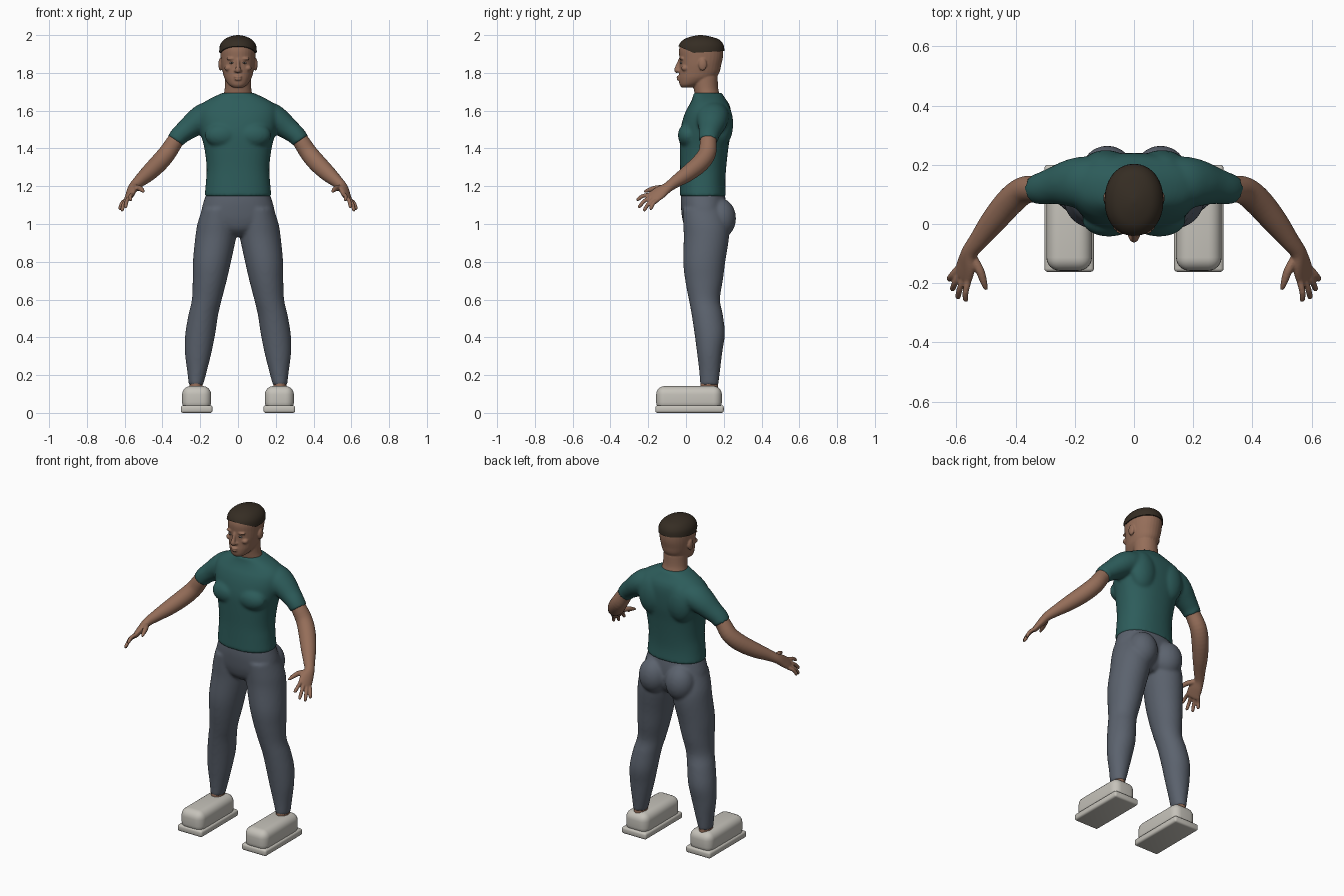
import bpy, bmesh, math
from mathutils import Vector, Matrix

if "Cube" in bpy.data.objects:
    bpy.data.objects.remove(bpy.data.objects["Cube"])


def material(name, rgb):
    m = bpy.data.materials.new(name)
    m.diffuse_color = (*rgb, 1)
    m.use_nodes = True
    m.node_tree.nodes["Principled BSDF"].inputs["Base Color"].default_value = m.diffuse_color
    return m


SKIN = material("warm brown skin", (0.30, 0.155, 0.10))
HAIR = material("dark brown hair", (0.036, 0.026, 0.017))
TEAL = material("teal cloth", (0.026, 0.108, 0.104))
SLATE = material("slate cloth", (0.105, 0.123, 0.155))
PALE = material("pale shoe", (0.56, 0.54, 0.49))
EYE = material("eye grey", (0.30, 0.27, 0.25))


def smooth_path(pts, steps=4):
    """Catmull-Rom interpolation of stations."""
    out = []
    for i in range(len(pts) - 1):
        a, b = pts[max(i - 1, 0)], pts[i]
        c, d = pts[i + 1], pts[min(i + 2, len(pts) - 1)]
        for k in range(steps):
            t = k / steps
            out.append([0.5 * (2 * q + (r - p) * t + (2 * p - 5 * q + 4 * r - s) * t * t
                               + (3 * q - p - 3 * r + s) * t ** 3)
                        for p, q, r, s in zip(a, b, c, d)])
    return out + [list(pts[-1])]


def tube(bm, pts, hint=None, power=2.0, n=32):
    """Loft of rings (x, y, z, ru, rv); level rings unless a hint for the u axis is given."""
    pts = smooth_path(pts)
    rings = []
    for i, (x, y, z, ru, rv) in enumerate(pts):
        u, v = Vector((1, 0, 0)), Vector((0, 1, 0))
        if hint:
            t = (Vector(pts[min(i + 1, len(pts) - 1)][:3]) - Vector(pts[max(i - 1, 0)][:3])).normalized()
            u = Vector(hint)
            u = (u - u.dot(t) * t).normalized()
            v = t.cross(u)
        ring = []
        for k in range(n):
            c, s = math.cos(2 * math.pi * k / n), math.sin(2 * math.pi * k / n)
            c = math.copysign(abs(c) ** (2 / power), c)
            s = math.copysign(abs(s) ** (2 / power), s)
            ring.append(bm.verts.new(Vector((x, y, z)) + u * c * ru + v * s * rv))
        rings.append(ring)
    for a, b in zip(rings, rings[1:]):
        for k in range(n):
            bm.faces.new((a[k], a[(k + 1) % n], b[(k + 1) % n], b[k]))
    bm.faces.new(rings[0][::-1])
    bm.faces.new(rings[-1])


def span(z, outer, inner, front, back):
    """Station from its extents."""
    return ((outer + inner) / 2, (front + back) / 2, z, (outer - inner) / 2, (back - front) / 2)


def ball(bm, loc, radii):
    bmesh.ops.create_uvsphere(bm, u_segments=24, v_segments=16, radius=1,
                              matrix=Matrix.Translation(loc) @ Matrix.Diagonal((*radii, 1)))


def box(bm, lo, hi, bevel, segments):
    lo, hi = Vector(lo), Vector(hi)
    bmesh.ops.create_cube(bm, size=1, matrix=Matrix.Translation((lo + hi) / 2) @ Matrix.Diagonal((*(hi - lo), 1)))
    bmesh.ops.bevel(bm, geom=bm.edges[:], offset=bevel, segments=segments, profile=0.5, affect='EDGES')


def finish(bm, name, mat, voxel=0, iterations=0, mirror=False):
    bmesh.ops.recalc_face_normals(bm, faces=bm.faces[:])
    me = bpy.data.meshes.new(name)
    bm.to_mesh(me)
    bm.free()
    me.materials.append(mat)
    ob = bpy.data.objects.new(name, me)
    bpy.context.collection.objects.link(ob)
    bpy.ops.object.select_all(action='DESELECT')
    ob.select_set(True)
    bpy.context.view_layer.objects.active = ob
    bpy.ops.object.shade_smooth_by_angle(angle=math.radians(40))
    if voxel:
        r = ob.modifiers.new("fuse", 'REMESH')
        r.mode = 'VOXEL'
        r.voxel_size = voxel
        r.use_smooth_shade = True
        s = ob.modifiers.new("soften", 'SMOOTH')
        s.factor = 0.5
        s.iterations = iterations
    if mirror:
        ob.modifiers.new("mirror", 'MIRROR')
    return ob


# Shirt: torso, chest, back and sleeves fused
bm = bmesh.new()
tube(bm, [span(z, w, -w, f, b) for z, w, f, b in (
    (1.145, .177, -.034, .212), (1.22, .170, -.032, .208), (1.30, .166, -.031, .213),
    (1.40, .178, -.033, .224), (1.48, .198, -.032, .236), (1.55, .212, -.018, .24),
    (1.60, .212, .0, .238), (1.635, .192, .02, .228), (1.665, .145, .034, .208),
    (1.695, .08, .04, .188))], power=2.25, n=48)
for s in (1, -1):
    ball(bm, (s * .085, .012, 1.47), (.09, .055, .065))
    ball(bm, (s * .095, .19, 1.53), (.085, .06, .12))
    tube(bm, [(s * .10, .14, 1.59, .085, .07), (s * .17, .14, 1.566, .088, .077),
              (s * .217, .138, 1.54, .08, .07), (s * .268, .13, 1.502, .064, .058),
              (s * .308, .121, 1.47, .055, .051), (s * .331, .118, 1.44, .051, .048)], hint=(0, 1, 0))
finish(bm, "shirt", TEAL, .009, 6)

# Trousers: pelvis, seat and legs fused
bm = bmesh.new()
tube(bm, [span(z, w, -w, f, b) for z, w, f, b in (
    (1.18, .160, -.024, .2), (1.13, .178, -.028, .21), (1.08, .192, -.026, .215),
    (1.02, .195, -.018, .215), (.97, .14, .0, .2), (.935, .06, .04, .17))], power=2.2, n=48)
LEG = [(1.08, .190, .015, -.018, .20), (1.0, .215, .006, -.015, .225), (.93, .226, .010, -.012, .228),
       (.80, .239, .037, -.015, .208), (.70, .240, .060, -.004, .195), (.60, .244, .086, .015, .18),
       (.52, .262, .105, .030, .195), (.42, .279, .120, .045, .206), (.32, .281, .140, .058, .192),
       (.22, .269, .165, .070, .180), (.145, .260, .185, .075, .171)]
for s in (1, -1):
    tube(bm, [span(z, s * o, s * i, f, b) for z, o, i, f, b in LEG])
    ball(bm, (s * .09, .182, 1.03), (.087, .083, .105))
finish(bm, "trousers", SLATE, .009, 5)

# Arms with hands
W = (-.55, -.69, .46)
bm = bmesh.new()
tube(bm, [(.30, .122, 1.48, .04, .04), (.335, .118, 1.435, .044, .044), (.375, .112, 1.375, .047, .047),
          (.42, .075, 1.322, .048, .048), (.475, .01, 1.268, .043, .043), (.525, -.055, 1.224, .033, .032),
          (.555, -.095, 1.195, .029, .025), (.566, -.137, 1.167, .040, .021),
          (.577, -.175, 1.14, .041, .015), (.58, -.185, 1.133, .034, .01)], hint=W)
knuckle = Vector((.577, -.172, 1.142))
for offset, tip in ((.030, (.570, -.262, 1.127)), (.009, (.597, -.253, 1.088)),
                    (-.012, (.616, -.225, 1.070)), (-.032, (.628, -.190, 1.078))):
    base, tip = knuckle + offset * Vector(W), Vector(tip)
    mid = base.lerp(tip, .5) + Vector((.004, -.003, .006))
    tube(bm, [(*base, .0115, .0115), (*mid, .0105, .0105), (*base.lerp(tip, .9), .0095, .0095),
              (*tip, .005, .005)], hint=W, n=12)
tube(bm, [(.548, -.11, 1.19, .016, .016), (.522, -.155, 1.19, .015, .015), (.508, -.195, 1.18, .012, .012),
          (.500, -.222, 1.17, .006, .006)], hint=(0, 0, 1), n=12)
finish(bm, "arm", SKIN, .0045, 2, mirror=True)

# Head: neck, skull and face fused
SKULL = [(1.722, .026, -.022, .03), (1.738, .05, -.034, .08), (1.77, .071, -.038, .15),
         (1.80, .080, -.036, .176), (1.84, .088, -.034, .186), (1.88, .092, -.035, .195),
         (1.92, .093, -.037, .197), (1.95, .086, -.028, .190), (1.975, .064, -.002, .165),
         (1.99, .030, .04, .115)]
bm = bmesh.new()
tube(bm, [span(z, w, -w, f, b) for z, w, f, b in (
    (1.63, .085, .06, .19), (1.68, .077, .048, .18), (1.72, .07, .04, .17), (1.78, .068, .03, .168))])
tube(bm, [span(z, w, -w, f, b) for z, w, f, b in SKULL], power=2.1)
tube(bm, [(0, -.03, 1.872, .009, .009), (0, -.042, 1.84, .010, .011),
          (0, -.05, 1.814, .015, .013), (0, -.042, 1.803, .010, .006)], hint=(1, 0, 0), n=16)
for z, w in ((1.779, .022), (1.766, .020)):
    ball(bm, (0, -.036, z), (w, .014, .0065))
for s in (1, -1):
    ball(bm, (s * .013, -.037, 1.811), (.009, .012, .008))
    ball(bm, (s * .035, -.022, 1.875), (.028, .013, .008))
    ball(bm, (s * .052, -.005, 1.825), (.02, .02, .016))
    ball(bm, (s * .093, .088, 1.845), (.011, .022, .033))
finish(bm, "head", SKIN, .0045, 3)

# Eyes and mouth line
bm = bmesh.new()
ball(bm, (.034, -.026, 1.853), (.012, .006, .005))
finish(bm, "eye", EYE, mirror=True)
bm = bmesh.new()
ball(bm, (.034, -.030, 1.853), (.0045, .003, .0045))
finish(bm, "pupil", HAIR, mirror=True)

# Hair cap: enlarged skull trimmed along the hairline
bm = bmesh.new()
tube(bm, [span(z + .004, w + .006, -w - .006, f - .006, b + .006) for z, w, f, b in SKULL[4:]]
     + [span(2.0, .006, -.006, .07, .085)], power=2.1, n=48)
for slope in (-.44, .06):
    cut = bmesh.ops.bisect_plane(bm, geom=bm.verts[:] + bm.edges[:] + bm.faces[:], plane_co=(0, .04, 1.906),
                                 plane_no=(0, -slope, 1), clear_inner=True)
    bmesh.ops.holes_fill(bm, edges=[e for e in bm.edges if e.is_boundary])
finish(bm, "hair", HAIR)

# Ankles and shoes
bm = bmesh.new()
tube(bm, [(.222, .125, .09, .038, .05), (.222, .123, .13, .035, .047), (.222, .123, .18, .034, .045)])
finish(bm, "ankle", SKIN, mirror=True)
bm = bmesh.new()
box(bm, (.142, -.158, .012), (.296, .19, .142), .045, 6)
finish(bm, "shoe_upper", PALE, mirror=True)
bm = bmesh.new()
box(bm, (.135, -.162, 0), (.303, .2, .04), .012, 3)
finish(bm, "shoe_sole", PALE, mirror=True)
